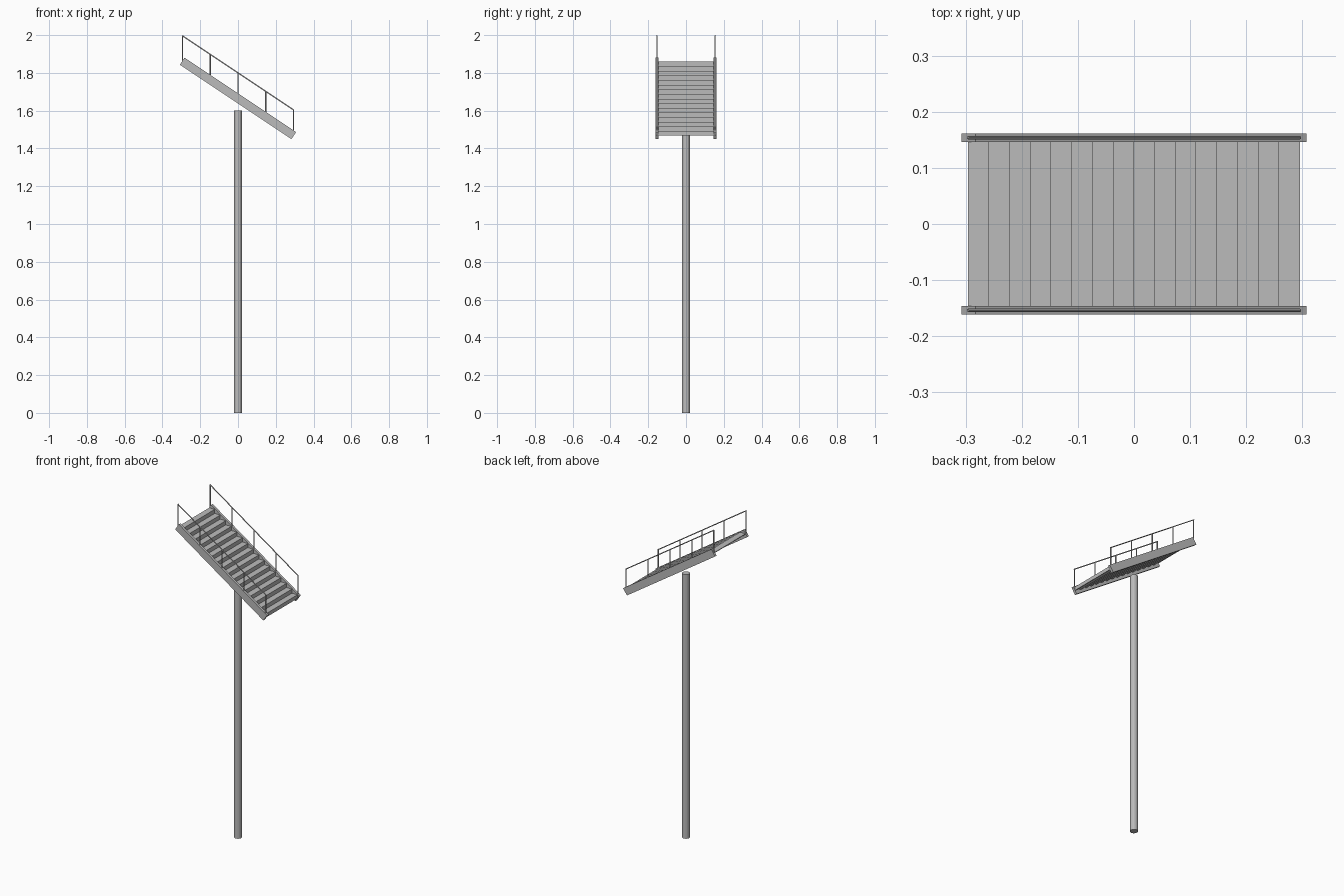
import bpy, bmesh, math
from mathutils import Vector

if "Cube" in bpy.data.objects:
    bpy.data.objects.remove(bpy.data.objects["Cube"], do_unlink=True)

steel = bpy.data.materials.new("grey_steel")
steel.use_nodes = True
GREY = (0.5, 0.5, 0.5, 1)
steel.diffuse_color = GREY
steel.node_tree.nodes["Principled BSDF"].inputs["Base Color"].default_value = GREY

RUN, RISE, MID = 0.591, 0.394, 1.665
SLOPE = math.atan2(RISE, RUN)
STEPS = 16
SIDE = 0.154


def pitch_z(x):
    """Height of the flight's centre line at x."""
    return MID - x * RISE / RUN


def finish(bm, name):
    bmesh.ops.recalc_face_normals(bm, faces=bm.faces)
    mesh = bpy.data.meshes.new(name)
    bm.to_mesh(mesh)
    bm.free()
    mesh.materials.append(steel)
    obj = bpy.data.objects.new(name, mesh)
    bpy.context.collection.objects.link(obj)
    return obj


def extrude_profile(name, points, y0, y1):
    """Extrude an x/z outline along y."""
    bm = bmesh.new()
    face = bm.faces.new([bm.verts.new((x, y0, z)) for x, z in points])
    new = bmesh.ops.extrude_face_region(bm, geom=[face])["geom"]
    bmesh.ops.translate(bm, vec=(0, y1 - y0, 0),
                        verts=[v for v in new if isinstance(v, bmesh.types.BMVert)])
    return finish(bm, name)


def rod(name, start, end, radius, sides=8):
    start, end = Vector(start), Vector(end)
    axis = end - start
    bm = bmesh.new()
    bmesh.ops.create_cone(bm, cap_ends=True, segments=sides, radius1=radius,
                          radius2=radius, depth=axis.length)
    obj = finish(bm, name)
    obj.rotation_euler = axis.to_track_quat("Z", "Y").to_euler()
    obj.location = (start + end) / 2
    return obj


# Support pole
rod("support_pole", (0, 0, 0), (0, 0, 1.6), 0.022, 12)

# Folded treads and risers
going, riser, sheet = RUN / STEPS, RISE / STEPS, 0.004
top, under = [], []
for i in range(STEPS):
    x, z = -RUN / 2 + i * going, MID + RISE / 2 - 0.002 - i * riser
    top += [(x, z), (x + going, z)]
    back = x if i == 0 else x - sheet
    under += [(back, z - sheet), (x + going - sheet, z - sheet)]
last_x, last_z = RUN / 2, MID - RISE / 2 
top.append((last_x, last_z))
under.append((last_x - sheet, last_z))
extrude_profile("treads_and_risers", top + under[::-1], -0.148, 0.148)

# Stringers, handrails and posts on both sides
half_len, half_depth = 0.355, 0.0225
c, s = math.cos(SLOPE), math.sin(SLOPE)
outline = [(u * c + v * s, MID - u * s + v * c)
           for u, v in ((-half_len, -half_depth), (half_len, -half_depth),
                        (half_len, half_depth), (-half_len, half_depth))]
RAIL_UP = 0.135
for side, sign in (("left", 1), ("right", -1)):
    stringer = "back" if sign > 0 else "front"
    y = sign * SIDE
    extrude_profile(stringer + "_stringer", outline, y - 0.0075, y + 0.0075)
    ends = [(x, y, pitch_z(x) + RAIL_UP) for x in (-0.296, 0.296)]
    rod(stringer + "_handrail", ends[0], ends[1], 0.003)
    for i in range(5):
        x = -0.294 + i * 0.147
        rod(f"{stringer}_post_{i + 1}", (x, y, pitch_z(x)),
            (x, y, pitch_z(x) + RAIL_UP), 0.003)
